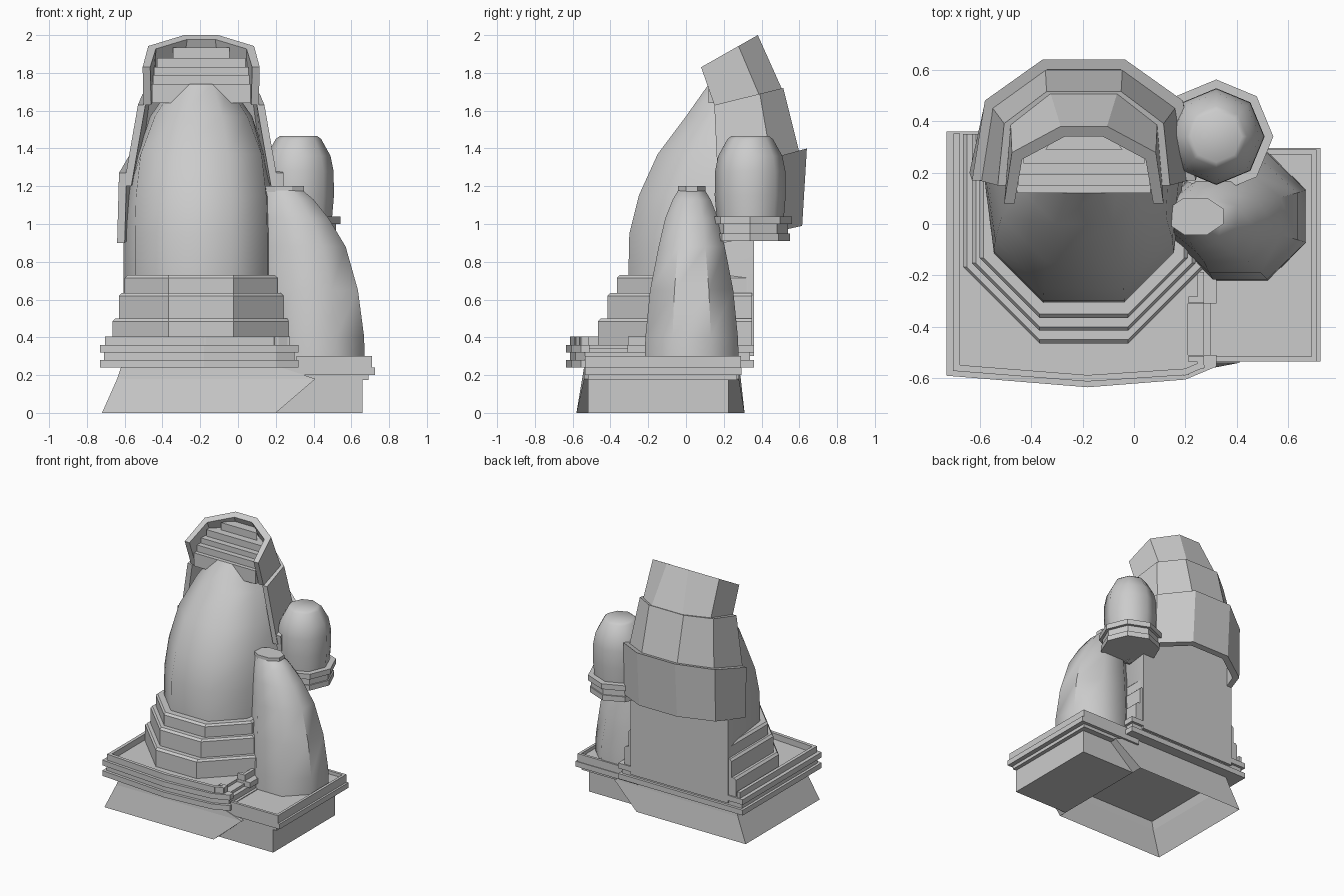
import bpy, bmesh, math

if "Cube" in bpy.data.objects:
    bpy.data.objects.remove(bpy.data.objects["Cube"], do_unlink=True)

stone = bpy.data.materials.new("pale grey stone")
stone.use_nodes = True
stone.diffuse_color = (0.6, 0.6, 0.6, 1)
stone.node_tree.nodes["Principled BSDF"].inputs["Base Color"].default_value = (0.6, 0.6, 0.6, 1)

CX = -0.195  # centre line of the main tower


def loft(name, rings, smooth=0, bottom=True):
    """Skin a stack of equal-length rings and cap the ends."""
    bm = bmesh.new()
    rows = [[bm.verts.new(p) for p in ring] for ring in rings]
    n = len(rows[0])
    for low, high in zip(rows, rows[1:]):
        for i in range(n):
            j = (i + 1) % n
            bm.faces.new((low[i], low[j], high[j], high[i]))
    bm.faces.new(rows[-1])
    if bottom:
        bm.faces.new(rows[0][::-1])
    bmesh.ops.recalc_face_normals(bm, faces=bm.faces)
    mesh = bpy.data.meshes.new(name)
    bm.to_mesh(mesh)
    bm.free()
    mesh.materials.append(stone)
    obj = bpy.data.objects.new(name, mesh)
    bpy.context.collection.objects.link(obj)
    if smooth:
        bpy.context.view_layer.objects.active = obj
        obj.select_set(True)
        bpy.ops.object.shade_smooth_by_angle(angle=math.radians(smooth))
        obj.select_set(False)
    return obj


def prism(name, plan, z0, z1, **kw):
    return loft(name, [[(x, y, z) for x, y in plan] for z in (z0, z1)], **kw)


def box(name, x0, x1, y0, y1, z0, z1):
    return prism(name, [(x0, y0), (x1, y0), (x1, y1), (x0, y1)], z0, z1)


def mirrored(half, cx=CX):
    """Closed plan from its right half, listed from front to back."""
    return [(cx + x, *r) for x, *r in half] + [(cx - x, *r) for x, *r in half[::-1]]


def octagon(cx, cy, r, z, turn=0):
    return [(cx + r * math.cos(math.radians(45 * i + turn)),
             cy + r * math.sin(math.radians(45 * i + turn)), z) for i in range(8)]


def wall(name, path, width, z0, z1):
    """Thin parapet of box segments along a path."""
    for (xa, ya), (xb, yb) in zip(path, path[1:]):
        d = math.hypot(xb - xa, yb - ya)
        u, v = (xb - xa) / d * width / 2, (yb - ya) / d * width / 2
        prism(name, [(xa - u - v, ya - v + u), (xa - u + v, ya - v - u),
                     (xb + u + v, yb + v - u), (xb + u - v, yb + v + u)], z0, z1)


# Splayed hollow plinth with an overhanging right end, and the side plinth
loft("main_plinth", [
    [(-0.72, -0.58, 0), (0.2, -0.58, 0), (0.2, 0.31, 0), (-0.72, 0.31, 0)],
    [(-0.64, -0.55, 0.18), (0.41, -0.54, 0.18), (0.41, 0.28, 0.18), (-0.64, 0.29, 0.18)],
    [(-0.62, -0.54, 0.24), (0.23, -0.54, 0.24), (0.23, 0.28, 0.24), (-0.62, 0.28, 0.24)],
], bottom=False)
box("side_plinth", 0.2, 0.66, -0.52, 0.225, 0, 0.18)


# Main terrace: moulded edge, floor and parapet with a gap for the stair
def terrace(inset):
    return [(-0.73 + inset, -0.59 + inset), (-0.18, -0.635 + inset), (0.2, -0.605 + inset),
            (0.32 - inset, -0.555 + inset), (0.32 - inset, 0.36 - inset),
            (-0.73 + inset, 0.36 - inset)]


def landing(plan):
    """Cut the stair recess into the right edge of a terrace plan."""
    x = plan[3][0]
    return plan[:4] + [(x, -0.51), (0.21, -0.51), (0.21, -0.31), (x, -0.31)] + plan[4:]


for z0, z1, inset in ((0.24, 0.28, 0), (0.28, 0.32, 0.02), (0.32, 0.36, 0)):
    plan = terrace(inset)
    prism("terrace_moulding", landing(plan) if z0 > 0.3 else plan, z0, z1)
wall("terrace_parapet", [(-0.69, 0.34), (-0.69, -0.56), (-0.18, -0.60), (0.2, -0.575),
                         (0.26, -0.55), (0.26, -0.525), (0.225, -0.525)], 0.025, 0.36, 0.405)
wall("terrace_parapet_end", [(0.225, -0.295), (0.26, -0.295), (0.26, -0.2)], 0.025, 0.36, 0.405)
box("stair_step", 0.21, 0.27, -0.51, -0.31, 0.3, 0.34)

# Lower side terrace
box("side_terrace_base", 0.2, 0.69, -0.52, 0.27, 0.175, 0.2)
box("side_terrace_moulding", 0.2, 0.725, -0.535, 0.295, 0.2, 0.24)
box("side_terrace_floor", 0.2, 0.7, -0.52, 0.28, 0.24, 0.275)
wall("side_parapet", [(0.32, -0.525), (0.7, -0.525), (0.7, 0.28), (0.32, 0.28)],
     0.02, 0.24, 0.3)

# Three stepped tiers around the foot of the main tower
for z0, z1, hw, front in ((0.35, 0.5, 0.47, -0.465), (0.5, 0.635, 0.435, -0.415),
                          (0.635, 0.73, 0.405, -0.365)):
    def tier_ring(z, s):
        half = [(0.172, front + s), (hw - s, front + hw - 0.172), (hw - s, 0.35)]
        return [(x, y, z) for x, y in mirrored(half)]
    loft("tower_tier", [tier_ring(z0, 0), tier_ring(z1 - 0.015, 0), tier_ring(z1, 0.015)])

# Main tower: flat back, faceted front leaning back as it rises
rings = []
for z, front, hw, back_hw in ((0.3, -0.305, 0.35, 0.41), (0.73, -0.305, 0.35, 0.41),
                              (0.95, -0.3, 0.35, 0.41), (1.15, -0.25, 0.345, 0.39),
                              (1.37, -0.15, 0.32, 0.335), (1.57, 0, 0.245, 0.27),
                              (1.74, 0.12, 0.135, 0.15)):
    rings.append(mirrored([(hw * 0.45, front, z), (hw, front + hw * 0.55, z),
                           (back_hw, 0.36, z)]))
loft("main_tower", rings, smooth=46)


# Three tilted open-fronted bands wrapping the back of the tower
def hood_ring(front, back, widths, t):
    (yf, zf), (yb, zb) = front, back
    wf, wm, wb = widths

    def half(s):
        rows = []
        for w, k in ((wf, 0), (wm, 0.66), (wb, 1)):
            y, z = yf + (yb - yf) * k, zf + (zb - zf) * k
            rows.append((w - s * (1 if k < 1 else 0.4), y - s * k, z - s * k * (zb - zf) / (yb - yf)))
        return rows
    outer = mirrored(half(0))
    inner = mirrored(half(t))
    # walk the outer wall front-to-front, then return along the inner wall
    return outer + inner[::-1]


bands = (
    ("hood_lower", (0.2, 0.9), (0.615, 0.99), (0.445, 0.385, 0.16),
     (0.17, 1.27), (0.64, 1.4), (0.435, 0.385, 0.16)),
    ("hood_middle", (0.17, 1.2), (0.605, 1.36), (0.41, 0.36, 0.15),
     (0.15, 1.63), (0.515, 1.72), (0.335, 0.31, 0.145)),
    ("hood_upper", (0.15, 1.63), (0.51, 1.71), (0.305, 0.285, 0.13),
     (0.08, 1.83), (0.38, 2.0), (0.31, 0.28, 0.09)),
)
for name, f0, b0, w0, f1, b1, w1 in bands:
    loft(name, [hood_ring(f0, b0, w0, 0.04), hood_ring(f1, b1, w1, 0.04)])

# Louvre-like steps inside the mouth of the hood
for y, z, hw in ((0.12, 1.74, 0.26), (0.15, 1.79, 0.255), (0.19, 1.83, 0.25),
                 (0.235, 1.88, 0.235), (0.29, 1.935, 0.15)):
    prism("hood_step", mirrored([(hw, y), (hw, max(y, 0.27)), (0.09, 0.375)]), z - 0.1, z)

# Side tower: straight inner side, curving in from the outside
rings = []
for z, x1, hy in ((0.25, 0.67, 0.25), (0.4, 0.668, 0.245), (0.65, 0.635, 0.22), (0.88, 0.57, 0.175),
                  (1.03, 0.48, 0.14), (1.13, 0.4, 0.1), (1.18, 0.34, 0.07)):
    x0 = 0.16 - 0.02 * (z - 0.25)
    cx, hx = (x0 + x1) / 2, (x1 - x0) / 2
    c = 1 / math.cos(math.pi / 8)
    rings.append([(cx + hx * c * px, 0.03 + hy * c * py, z)
                  for px, py, _ in octagon(0, 0, 1, 0, 22.5)])
loft("side_tower", rings, smooth=46)
loft("side_tower_cap", [[(0.24 + (px - 0.24) * 1.5, py, z) for px, py, _ in
                         octagon(0.24, 0.03, 0.078, 0, 22.5)] for z in (1.17, 1.2)])

# Small rear turret on a moulded octagonal ledge
for z0, z1, r in ((0.91, 0.95, 0.21), (0.95, 1.0, 0.2), (1.0, 1.04, 0.222)):
    loft("turret_ledge", [octagon(0.32, 0.34, r, z) for z in (z0, z1)])
loft("turret", [octagon(0.32, 0.34, r, z) for z, r in
                ((1.0, 0.175), (1.15, 0.188), (1.28, 0.186), (1.36, 0.17),
                 (1.45, 0.12), (1.465, 0.1))], smooth=46)
